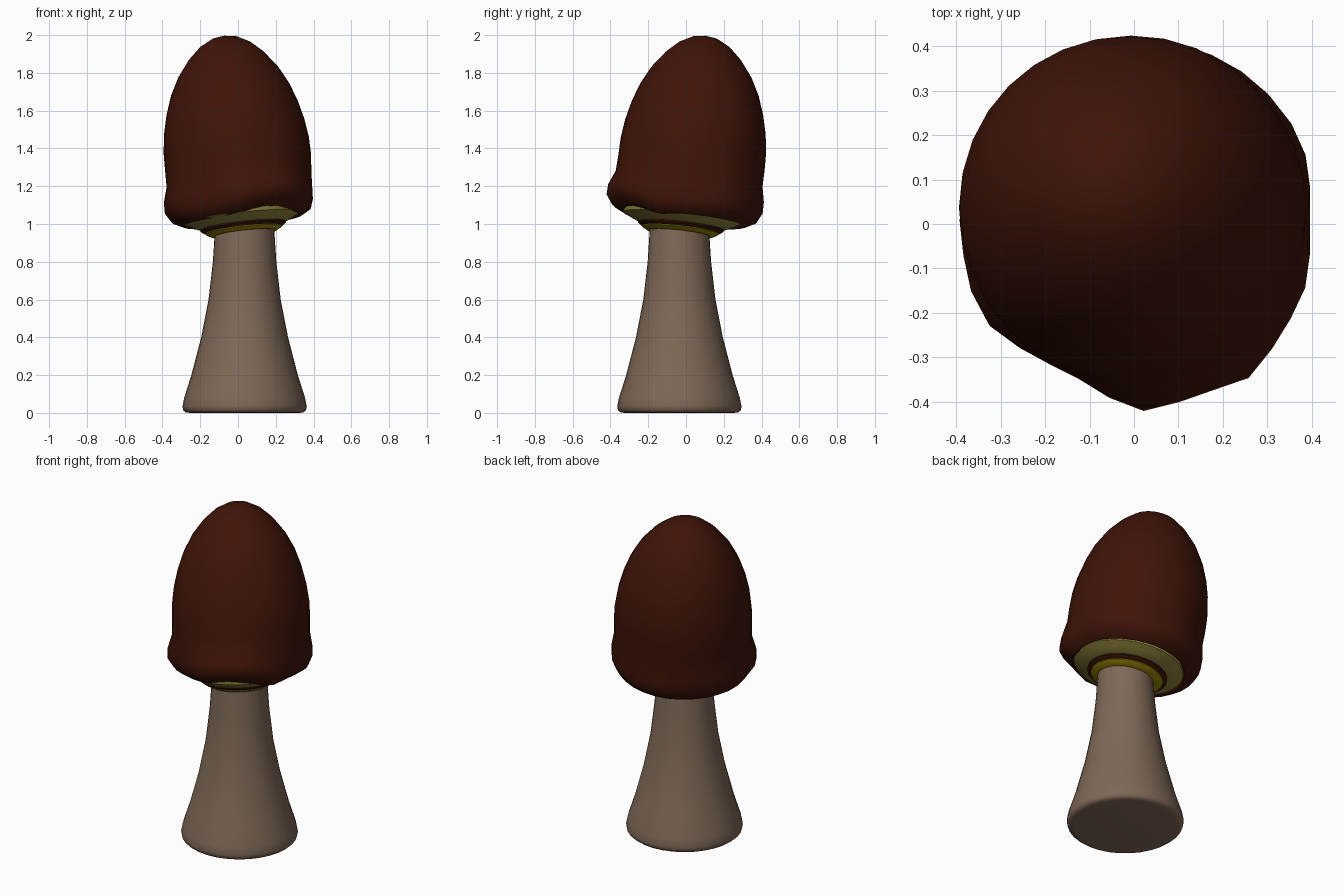
import bpy, bmesh, math
from mathutils import Matrix, Vector

if "Cube" in bpy.data.objects:
    bpy.data.objects.remove(bpy.data.objects["Cube"])


def material(name, rgb):
    m = bpy.data.materials.new(name)
    m.diffuse_color = (*rgb, 1)
    m.use_nodes = True
    m.node_tree.nodes["Principled BSDF"].inputs["Base Color"].default_value = m.diffuse_color
    return m


def lathe(name, profile, segs, mat, matrix, angle=40, warp=None):
    """Revolve (radius, height) points; radius 0 becomes a pole."""
    bm = bmesh.new()
    rings = []
    for r, h in profile:
        if r == 0:
            rings.append([bm.verts.new((0, 0, h))])
            continue
        ring = []
        for i in range(segs):
            a = math.tau * i / segs
            rr, hh = warp(a, r, h) if warp else (r, h)
            ring.append(bm.verts.new((rr * math.cos(a), rr * math.sin(a), hh)))
        rings.append(ring)
    for lo, hi in zip(rings, rings[1:]):
        for i in range(segs):
            j = (i + 1) % segs
            quad = [lo[i % len(lo)], lo[j % len(lo)], hi[j % len(hi)], hi[i % len(hi)]]
            bm.faces.new(list(dict.fromkeys(quad)))
    bmesh.ops.recalc_face_normals(bm, faces=bm.faces)
    me = bpy.data.meshes.new(name)
    bm.to_mesh(me)
    bm.free()
    ob = bpy.data.objects.new(name, me)
    bpy.context.collection.objects.link(ob)
    me.materials.append(mat)
    ob.matrix_world = matrix
    bpy.ops.object.select_all(action='DESELECT')
    bpy.context.view_layer.objects.active = ob
    ob.select_set(True)
    bpy.ops.object.shade_smooth_by_angle(angle=math.radians(angle))
    return ob


brown = material("cap_brown", (0.05, 0.007, 0.0025))
tan = material("stem_tan", (0.21, 0.14, 0.095))
olive = material("gill_olive", (0.3, 0.25, 0.05))
yellow = material("ring_yellow", (0.36, 0.27, 0.002))

# Stem: upright flared column with a softened foot
lathe("stem", [(0, 0), (0.29, 0), (0.312, 0.003), (0.325, 0.014), (0.329, 0.035),
               (0.32, 0.08), (0.282, 0.2), (0.23, 0.4), (0.191, 0.6),
               (0.168, 0.8), (0.155, 1.0), (0.15, 1.1), (0, 1.1)],
      32, tan, Matrix.Translation((0.035, -0.035, 0)), 60)

# The head leans towards -x and +y
lean = Vector((0, 0, 1)).rotation_difference(Vector((-0.11, 0.11, 1))).to_matrix().to_4x4()
head = Matrix.Translation((0.02, -0.02, 1.05)) @ lean
cap_place = Matrix.Translation((0.03, 0.0, 1.06)) @ lean


def bump(a, centre, width):
    d = (math.degrees(a) - centre + 180) % 360 - 180
    return math.exp(-(d / width) ** 2)


def lip(a, r, h):
    """Uneven rolled lip: bulges and a lifted notch around the front."""
    low = math.exp(-((h - 0.06) / 0.1) ** 2)
    swell = (0.035 * bump(a, -57, 13) + 0.035 * bump(a, -88, 13)
             + 0.025 * bump(a, -150, 12) + 0.02 * bump(a, 180, 25)
             + 0.008 * bump(a, 90, 40) - 0.025 * bump(a, 0, 18)
             - 0.015 * bump(a, -117, 12))
    lift = 0.03 * bump(a, -65, 25) - 0.015 * bump(a, -25, 12)
    return r + low * swell, h + (lift if h < 0.05 else lift * low * 0.6)


# Cap: tall dome with rolled lip
lathe("cap", [(0.29, -0.005), (0.32, -0.04), (0.372, -0.012), (0.396, 0.04),
              (0.397, 0.1), (0.386, 0.18), (0.389, 0.27), (0.387, 0.36),
              (0.374, 0.46), (0.35, 0.56), (0.315, 0.66), (0.265, 0.755),
              (0.2, 0.84), (0.135, 0.9), (0.065, 0.937), (0, 0.948)],
      32, brown, cap_place, 50, lip)

# Gills and stepped rings under the cap
lathe("gills", [(0, 0.03), (0.325, 0.03), (0.312, -0.02), (0.27, -0.04),
                (0.225, -0.06), (0, -0.06)], 32, olive, head)
lathe("brown_ring", [(0, -0.055), (0.226, -0.055), (0.228, -0.066),
                     (0.21, -0.08), (0, -0.08)], 32, brown, head)
lathe("yellow_ring", [(0, -0.075), (0.206, -0.075), (0.204, -0.085),
                      (0.175, -0.102), (0.14, -0.1), (0, -0.09)], 32, yellow, head)
